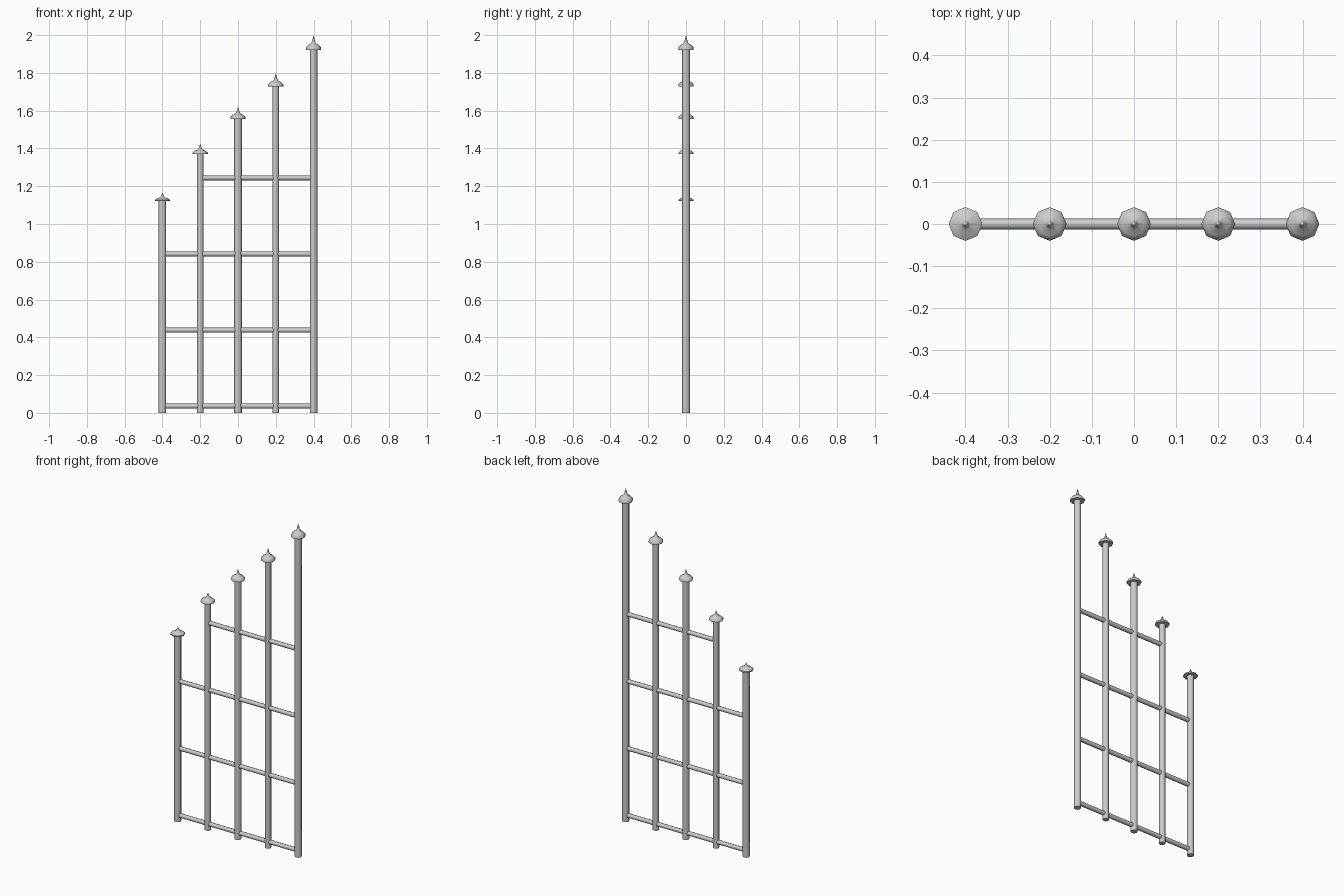
import bpy, bmesh, math

if "Cube" in bpy.data.objects:
    bpy.data.objects.remove(bpy.data.objects["Cube"])

SIDES = 8


def lathe(name, profile, loc=(0, 0, 0), rot=(0, 0, 0)):
    """Closed solid of revolution from (radius, height) points."""
    bm = bmesh.new()
    rings = []
    for r, z in profile:
        if r == 0:
            rings.append([bm.verts.new((0, 0, z))] * SIDES)
        else:
            rings.append([bm.verts.new((r * math.cos(2 * math.pi * i / SIDES),
                                        r * math.sin(2 * math.pi * i / SIDES), z))
                          for i in range(SIDES)])
    for a, b in zip(rings, rings[1:]):
        for i in range(SIDES):
            j = (i + 1) % SIDES
            corners = list(dict.fromkeys((a[i], a[j], b[j], b[i])))
            bm.faces.new(corners)
    bmesh.ops.recalc_face_normals(bm, faces=bm.faces)
    mesh = bpy.data.meshes.new(name)
    bm.to_mesh(mesh)
    bm.free()
    ob = bpy.data.objects.new(name, mesh)
    bpy.context.collection.objects.link(ob)
    ob.location, ob.rotation_euler = loc, rot
    bpy.ops.object.select_all(action='DESELECT')
    ob.select_set(True)
    bpy.context.view_layer.objects.active = ob
    bpy.ops.object.shade_smooth_by_angle(angle=math.radians(50))
    return ob


# Posts with collar-and-spike finials, stretched to each height
posts = [(-0.4, 1.166, 0.02), (-0.2, 1.425, 0.0175), (0, 1.62, 0.02),
         (0.2, 1.798, 0.0175), (0.4, 2.0, 0.02)]
finial = [(0, 0.961), (0.04, 0.961), (0.04, 0.967), (0.028, 0.974), (0.013, 0.978),
          (0.008, 0.984), (0.004, 0.992), (0, 1.0)]
for x, h, r in posts:
    lathe("post", [(0, 0), (r, 0), (r, 0.963 * h), (0, 0.963 * h)], (x, 0, 0))
    lathe("post_finial", [(fr, fz * h) for fr, fz in finial], (x, 0, 0))

# Horizontal rails; the top one skips the shortest post
for z, x0 in [(0.036, -0.4), (0.438, -0.4), (0.841, -0.4), (1.244, -0.2)]:
    length = 0.4 - x0
    lathe("rail", [(0, 0), (0.013, 0), (0.013, length), (0, length)],
          (x0, 0, z), (0, math.pi / 2, 0))
